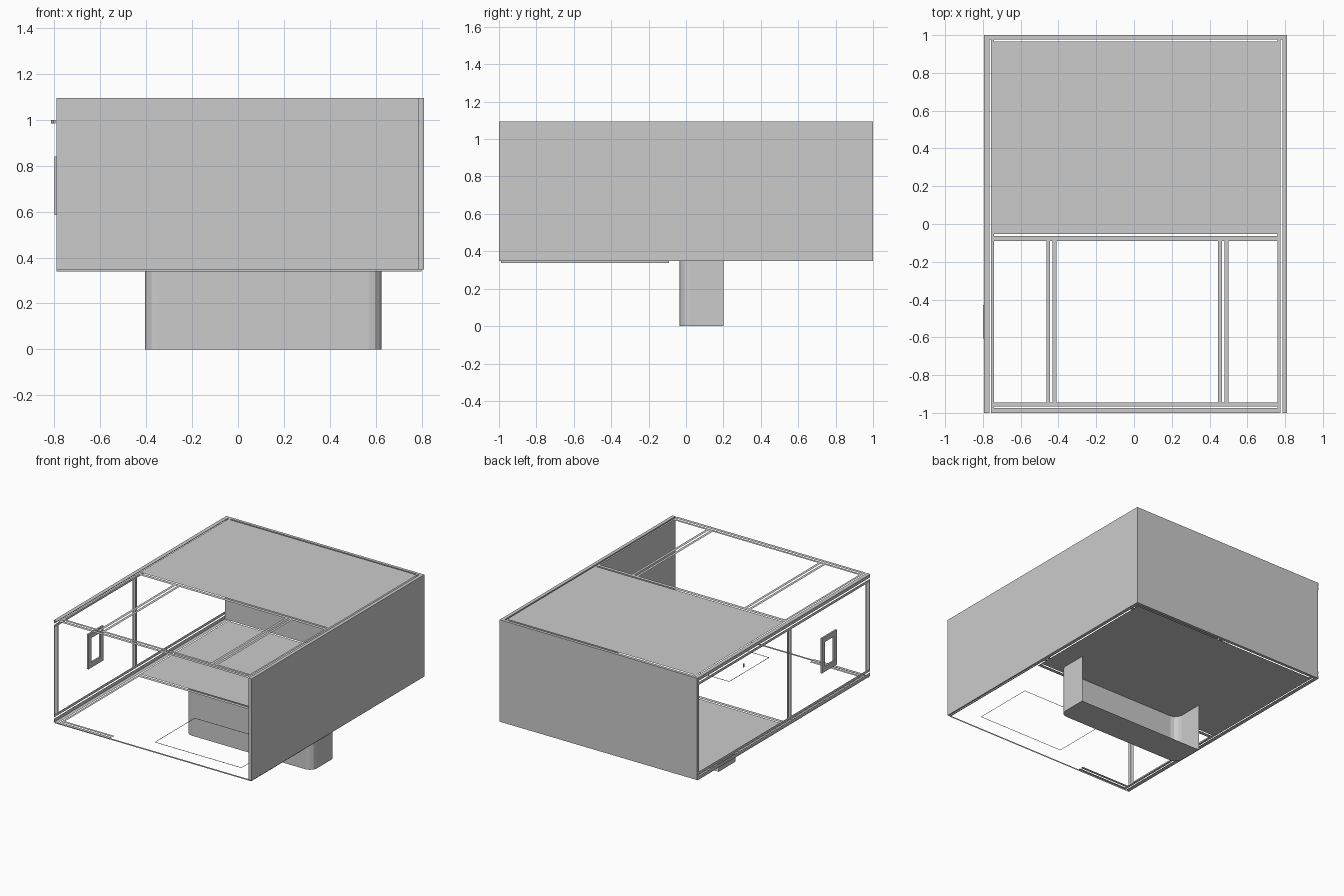
import bpy, bmesh, math

if "Cube" in bpy.data.objects:
    bpy.data.objects.remove(bpy.data.objects["Cube"])

Z0, Z1 = 0.348, 1.094          # underside and top of the room


def finish(name, bm):
    mesh = bpy.data.meshes.new(name)
    bmesh.ops.remove_doubles(bm, verts=bm.verts, dist=1e-5)
    bm.to_mesh(mesh)
    bm.free()
    ob = bpy.data.objects.new(name, mesh)
    bpy.context.collection.objects.link(ob)
    return ob


def strips(name, rects, axis, level):
    """Flat rectangles (a0, a1, b0, b1) lying at one level along an axis."""
    bm = bmesh.new()
    for a0, a1, b0, b1 in rects:
        vs = []
        for a, b in ((a0, b0), (a1, b0), (a1, b1), (a0, b1)):
            co = [a, b]
            co.insert(axis, level)
            vs.append(bm.verts.new(co))
        bm.faces.new(vs)
    return finish(name, bm)


def box(name, x0, x1, y0, y1, z0, z1):
    bm = bmesh.new()
    bmesh.ops.create_cube(bm, size=1)
    for v in bm.verts:
        v.co.x = x1 if v.co.x > 0 else x0
        v.co.y = y1 if v.co.y > 0 else y0
        v.co.z = z1 if v.co.z > 0 else z0
    return finish(name, bm)


def ribbon(bm, points, z0, z1):
    """Upright sheet following a plan path."""
    low = [bm.verts.new((x, y, z0)) for x, y in points]
    high = [bm.verts.new((x, y, z1)) for x, y in points]
    for i in range(len(points) - 1):
        bm.faces.new((low[i], low[i + 1], high[i + 1], high[i]))
    return low


# Solid walls
box("right_wall", 0.785, 0.81, -1, 1, Z0, Z1)
box("back_wall", -0.79, 0.785, 0.978, 1, Z0, Z1)

# Roof panel, floor panel and the edge strips shared by both levels
side_strips = [(-0.795, -0.765, -1, 1), (-0.757, -0.74, -1, 1)]
divider = [(-0.74, 0.775, -0.09, -0.063)]
panel = [(-0.74, 0.76, -0.053, 0.967), (0.76, 0.775, -0.063, 0.978)]
strips("roof_panel", panel, 2, Z1)
strips("floor_panel", panel, 2, Z0)
strips("roof_edge_strips", side_strips + divider + [(0.76, 0.775, -1, -0.063)], 2, Z1)
strips("floor_edge_strips", side_strips + divider, 2, Z0)
strips("roof_front_rail", [(-0.74, 0.76, -1, -0.975), (-0.74, 0.76, -0.965, -0.945)], 2, Z1)
strips("floor_front_rail", [(-0.74, -0.34, -1, -0.975), (-0.74, -0.34, -0.965, -0.945)], 2, Z0)

# Open ceiling crossbars over the front half, each a pair of strips
for i, cx in enumerate((-0.4375, 0.4725)):
    strips(f"ceiling_crossbar_{i + 1}",
           [(cx + s * 0.017 - 0.01, cx + s * 0.017 + 0.01, -0.945, -0.09) for s in (-1, 1)],
           2, Z1)

# Open frame of the left side: rails and posts
strips("left_frame_rails",
       [(-1, 1, Z1 - 0.025, Z1), (-1, 1, Z1 - 0.055, Z1 - 0.035),
        (-1, 1, Z0, Z0 + 0.025), (-1, 1, Z0 + 0.035, Z0 + 0.055)], 0, -0.792)
for name, y in (("left_front_post", -1.0), ("left_middle_post", -0.09)):
    strips(name, [(y, y + 0.022, Z0 + 0.055, Z1 - 0.055),
                  (y + 0.03, y + 0.052, Z0 + 0.055, Z1 - 0.055)], 0, -0.792)

# Window frame on the left side
wy0, wy1, wz0, wz1, b = -0.605, -0.43, 0.585, 0.84, 0.038
for name, y0, y1, z0, z1 in (
        ("window_sill", wy0, wy1, wz0, wz0 + b), ("window_head", wy0, wy1, wz1 - b, wz1),
        ("window_jamb_front", wy0, wy0 + b, wz0 + b, wz1 - b),
        ("window_jamb_back", wy1 - b, wy1, wz0 + b, wz1 - b)):
    box(name, -0.80, -0.788, y0, y1, z0, z1)

# Small door handle
bm = bmesh.new()
ribbon(bm, [(-0.795, 0.468), (-0.803, 0.468), (-0.814, 0.49), (-0.81, 0.495),
            (-0.795, 0.475), (-0.795, 0.468)], 0.985, 1.0)
finish("door_handle", bm)

# Thin rims of the front floor and its rectangular hatch
bm = bmesh.new()
ribbon(bm, [(-0.79, -0.99), (0.8, -0.99), (0.8, -0.09)], Z0 - 0.01, Z0)
ribbon(bm, [(-0.07, -0.86), (0.63, -0.86), (0.63, -0.4), (-0.07, -0.4), (-0.07, -0.86)],
       Z0 - 0.008, Z0 - 0.004)
finish("front_floor_rims", bm)

# Base tray: rounded front corners, closed bottom, open back
xl, xr, yf, yb, r = -0.405, 0.625, -0.035, 0.2, 0.055
path = [(xl, yb)]
for cx, start in ((xl + r, 180), (xr - r, 270)):
    for k in range(4):
        a = math.radians(start + 30 * k)
        path.append((cx + r * math.cos(a), yf + r + r * math.sin(a)))
path.append((xr, yb))
bm = bmesh.new()
bm.faces.new(ribbon(bm, path, 0, Z0))
finish("base_tray", bm)
